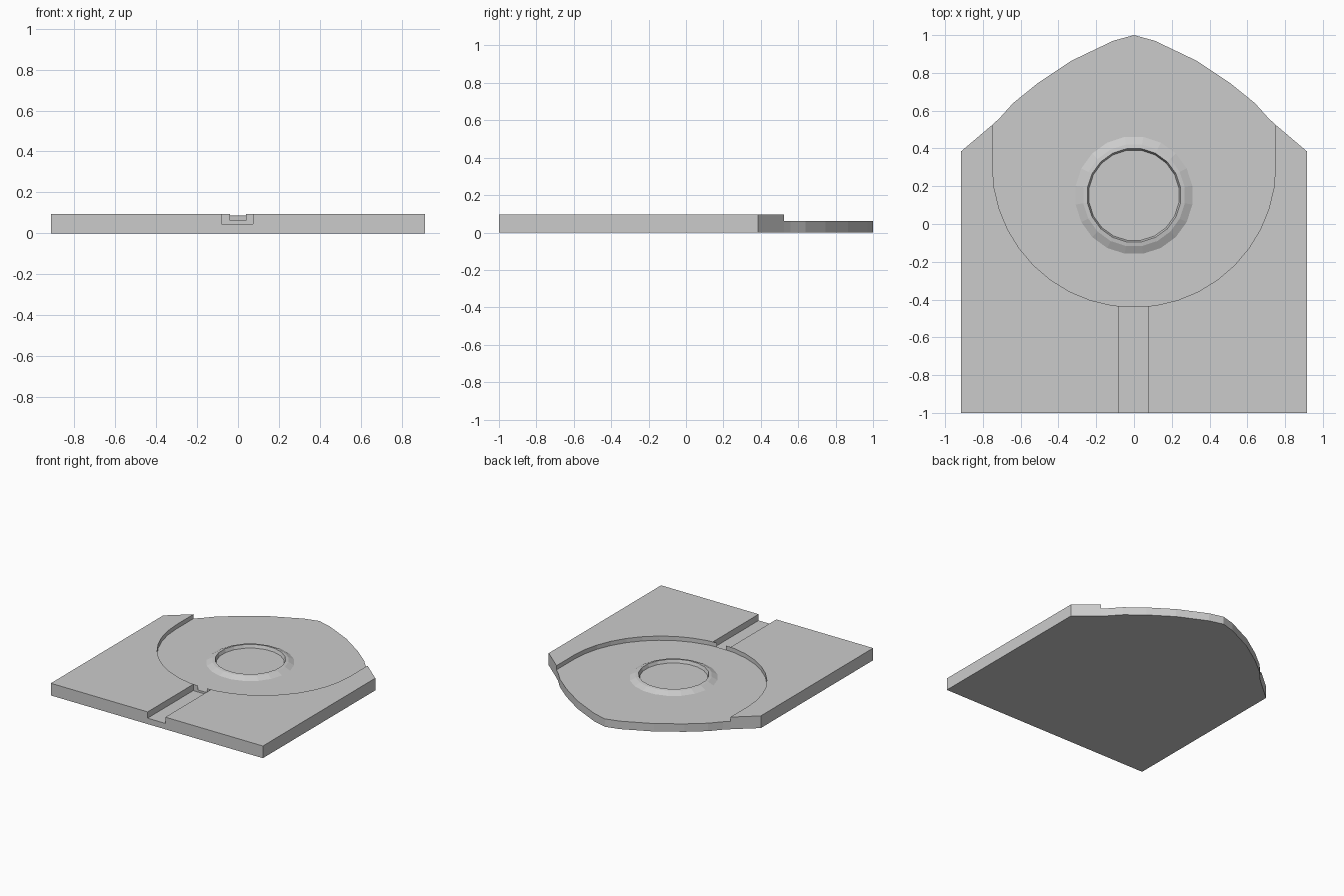
import bpy, bmesh
from math import sin, cos, pi

if "Cube" in bpy.data.objects:
    bpy.data.objects.remove(bpy.data.objects["Cube"])

TOP, RECESS, CHANNEL = 0.095, 0.062, 0.046


def make_object(name, bm):
    bmesh.ops.recalc_face_normals(bm, faces=bm.faces[:])
    mesh = bpy.data.meshes.new(name)
    bm.to_mesh(mesh)
    bm.free()
    obj = bpy.data.objects.new(name, mesh)
    bpy.context.collection.objects.link(obj)
    return obj


def prism(name, outline, z0, z1):
    bm = bmesh.new()
    face = bm.faces.new([bm.verts.new((x, y, z0)) for x, y in outline])
    ext = bmesh.ops.extrude_face_region(bm, geom=[face])
    for v in ext["geom"]:
        if isinstance(v, bmesh.types.BMVert):
            v.co.z = z1
    return make_object(name, bm)


def cut(target, cutter):
    mod = target.modifiers.new("cut", 'BOOLEAN')
    mod.operation = 'DIFFERENCE'
    mod.solver = 'EXACT'
    mod.object = cutter
    bpy.context.view_layer.objects.active = target
    bpy.ops.object.modifier_apply(modifier=mod.name)
    bpy.data.objects.remove(cutter, do_unlink=True)


# Slab: square front, pointed arch at the back
half = [(0.915, -1), (0.915, 0.385), (0.75, 0.525), (0.712, 0.56), (0.64, 0.64),
        (0.51, 0.745), (0.33, 0.865), (0.11, 0.97)]
outline = half + [(0, 1)] + [(-x, y) for x, y in reversed(half)]
slab = prism("base_slab", outline, 0, TOP)

# Round-fronted recess, open towards the back
n = 20
arc = [(0.75 * cos(pi + pi * i / n), 0.31 + 0.75 * sin(pi + pi * i / n)) for i in range(n + 1)]
cut(slab, prism("recess_cutter", arc + [(0.75, 1.2), (-0.75, 1.2)], RECESS, 0.2))

# Channel from the front edge to the recess
cut(slab, prism("channel_cutter", [(-0.08, -1.1), (0.073, -1.1), (0.073, -0.437), (-0.08, -0.437)],
                CHANNEL, 0.2))

# Raised bevelled ring in the recess
profile = [(0.313, 0.056), (0.313, 0.062), (0.272, 0.083), (0.25, 0.087), (0.241, 0.062), (0.241, 0.056)]
sides = 20
bm = bmesh.new()
rings = []
for i in range(sides):
    a = 2 * pi * (i + 0.5) / sides
    rings.append([bm.verts.new((r * cos(a), 0.152 + r * sin(a), z)) for r, z in profile])
for i in range(sides):
    a, b = rings[i], rings[(i + 1) % sides]
    for j in range(len(profile)):
        k = (j + 1) % len(profile)
        bm.faces.new((a[j], b[j], b[k], a[k]))
make_object("raised_ring", bm)
